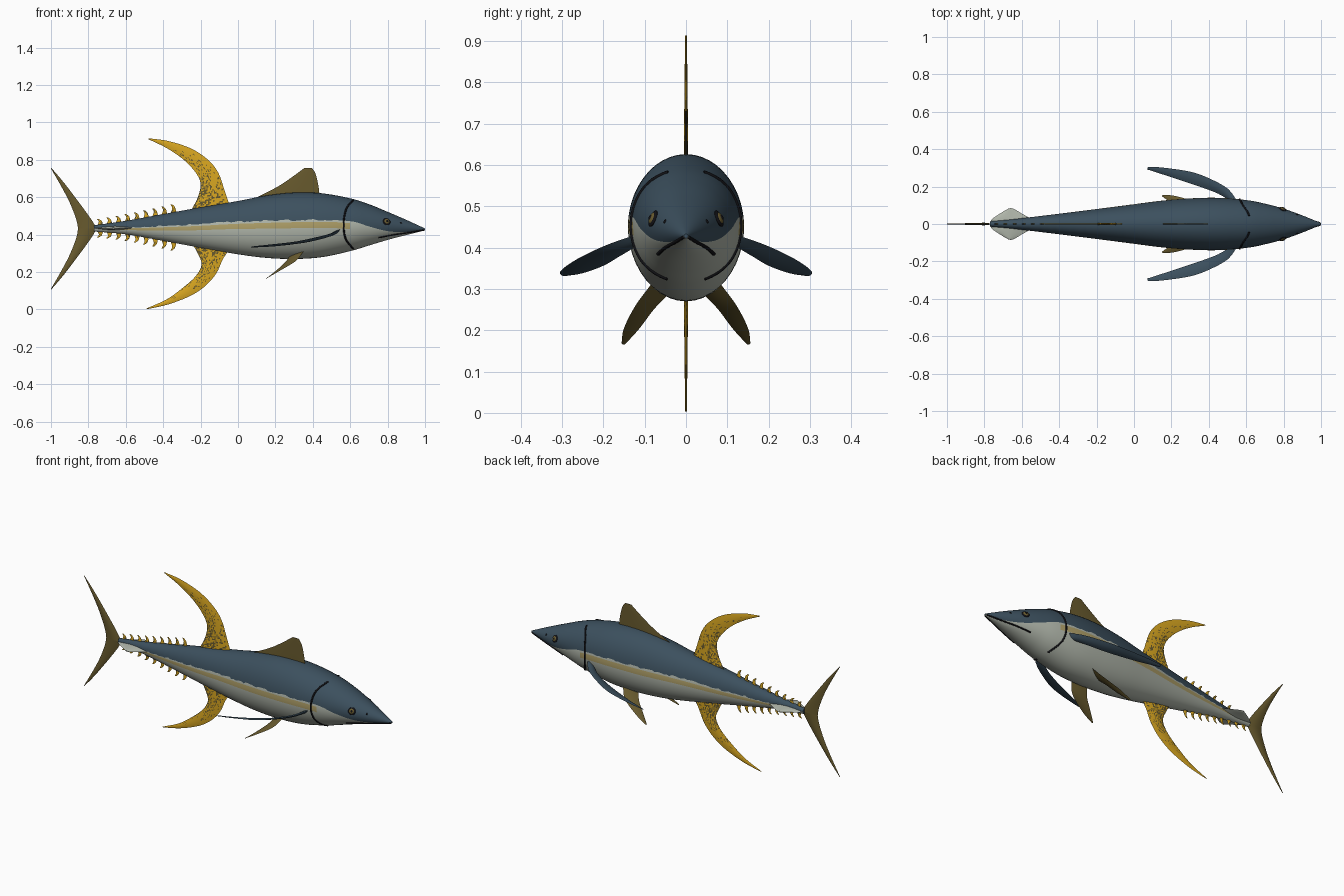
import bpy, bmesh, math, random
from mathutils import Vector

random.seed(4)
if "Cube" in bpy.data.objects:
    bpy.data.objects.remove(bpy.data.objects["Cube"])


def material(name, rgb):
    m = bpy.data.materials.new(name)
    m.use_nodes = True
    m.diffuse_color = (*rgb, 1)
    node = m.node_tree.nodes["Principled BSDF"]
    node.inputs["Base Color"].default_value = (*rgb, 1)
    node.inputs["Roughness"].default_value = 0.6
    return m


BLUE = material("slate blue", (0.045, 0.08, 0.112))
PALE = material("pale grey", (0.445, 0.479, 0.413))
STRIPE = material("dull gold", (0.43, 0.35, 0.14))
YELLOW = material("bright yellow", (0.70, 0.39, 0.015))
OLIVE = material("dark olive", (0.138, 0.102, 0.027))
BLACK = material("black", (0.006, 0.006, 0.008))


def smooth_path(pts, n):
    """Catmull-Rom path of n + 1 points through pts."""
    p = [Vector(q) for q in pts]
    p = [2 * p[0] - p[1]] + p + [2 * p[-1] - p[-2]]
    out = []
    for i in range(n + 1):
        f = i / n * (len(p) - 3)
        k = min(int(f), len(p) - 4)
        t = f - k
        a, b, c, d = p[k:k + 4]
        out.append(0.5 * (2 * b + (c - a) * t + (2 * a - 5 * b + 4 * c - d) * t ** 2
                          + (3 * b - a - 3 * c + d) * t ** 3))
    return out


def lookup(table, x):
    """Linear lookup in a table sorted by falling x."""
    for a, b in zip(table, table[1:]):
        if x >= b[0]:
            return a.lerp(b, (a[0] - x) / (a[0] - b[0]))
    return table[-1]


def finish(bm, name, mats):
    bmesh.ops.remove_doubles(bm, verts=bm.verts, dist=1e-5)
    bmesh.ops.recalc_face_normals(bm, faces=bm.faces)
    me = bpy.data.meshes.new(name)
    bm.to_mesh(me)
    bm.free()
    for m in mats:
        me.materials.append(m)
    ob = bpy.data.objects.new(name, me)
    bpy.context.collection.objects.link(ob)
    bpy.ops.object.select_all(action="DESELECT")
    ob.select_set(True)
    bpy.context.view_layer.objects.active = ob
    bpy.ops.object.shade_smooth_by_angle(angle=math.radians(50))
    return ob


# Body stations: x, top z, bottom z, half width
stations = smooth_path([
    (1, .433, .423, .005), (.9, .479, .398, .046), (.8, .522, .372, .082),
    (.7, .563, .342, .109), (.6, .594, .312, .128), (.45, .621, .280, .14),
    (.3, .625, .270, .137), (.15, .609, .276, .125), (0, .58, .295, .106),
    (-.2, .546, .33, .08), (-.4, .51, .367, .055), (-.6, .474, .402, .031),
    (-.77, .45, .417, .014)], 120)
# Lower edge of the blue back
back_edge = smooth_path([
    (1, .428), (.9, .414), (.8, .419), (.7, .444), (.6, .472), (.4, .479),
    (0, .469), (-.3, .452), (-.6, .437), (-.77, .434)], 80)


def side(x, z, s=1):
    """Point of the body surface at x, z on side s."""
    _, top, bot, w = lookup(stations, x)
    k = (z - (top + bot) / 2) / ((top - bot) / 2)
    return Vector((x, s * w * math.sqrt(max(0, 1 - k * k)), z))


def build_body():
    bm = bmesh.new()
    bands = [(10, 0), (1, 1), (2, 2), (10, 1)]
    slots = [m for n, m in bands for _ in range(n)]
    rings = []
    for st in stations:
        x, top, bot, w = st
        c, h = (top + bot) / 2, (top - bot) / 2
        edge = lookup(back_edge, x)[1]
        ragged = random.uniform(-.005, .005) if -.7 < x < .5 else 0
        hi = edge - min(.011, .1 * h)
        lo = hi - min(.012 + .02 * max(0, min(1, (x + .7) / .9)), .25 * h)
        marks = [math.asin(max(-.95, min(.95, (z - c) / h))) for z in (edge + ragged, hi, lo)]
        marks = [math.pi / 2] + marks + [-math.pi / 2]
        angles = [marks[i] + (marks[i + 1] - marks[i]) * j / n
                  for i, (n, _) in enumerate(bands) for j in range(n)] + [marks[-1]]
        half = [(w * math.cos(a), c + h * math.sin(a)) for a in angles]
        loop = half + [(-y, z) for y, z in half[-2:0:-1]]
        rings.append([bm.verts.new((x, y, z)) for y, z in loop])
    slots += slots[::-1]
    n = len(slots)
    for a, b in zip(rings, rings[1:]):
        for j in range(n):
            f = bm.faces.new((a[j], a[(j + 1) % n], b[(j + 1) % n], b[j]))
            slot = slots[j]
            f.material_index = 1 if slot == 2 and not -.7 < a[0].co.x < .61 else slot
    bm.faces.new(rings[0])
    bm.faces.new(rings[-1])
    finish(bm, "body", [BLUE, PALE, STRIPE])


def fin(name, lead, trail, thick, mats, speckle=None, n=16, m=8):
    """Lens-section blade between a leading and a trailing edge."""
    A, B = smooth_path(lead, n), smooth_path(trail, n)
    normal = (A[n // 2] - B[n // 2]).cross(A[-1] - A[0] + B[-1] - B[0]).normalized()
    bm = bmesh.new()
    rings = []
    for i in range(n + 1):
        t = thick / 2 * (1 - .7 * i / n)
        loop = [(j / m, 1) for j in range(m + 1)] + [(j / m, -1) for j in range(m - 1, 0, -1)]
        rings.append([bm.verts.new(A[i].lerp(B[i], v) + normal * d * t * math.sin(math.pi * v))
                      for v, d in loop])
    for i in range(n):
        for j in range(2 * m):
            k = (j + 1) % (2 * m)
            f = bm.faces.new((rings[i][j], rings[i][k], rings[i + 1][k], rings[i + 1][j]))
            v = (j if j < m else 2 * m - 1 - j) / m
            if speckle and random.random() < speckle(i / n, v):
                f.material_index = 1
    for r in (rings[0], rings[-1]):
        bm.faces.new(r)
    return finish(bm, name, mats)


def upright(pts):
    return [(x, 0, z) for x, z in pts]


def mirrored(pts, s):
    return [(x, s * y, z) for x, y, z in pts]


def freckles(u, v):
    return max(0, .5 * (1 - u) ** 1.3 * (.3 + v) + .12 * (v - u))


build_body()

# Tall sickle fins above and below
fin("second_dorsal_fin",
    upright([(-.04, .54), (-.07, .63), (-.105, .73), (-.16, .80), (-.25, .86), (-.37, .90), (-.475, .915)]),
    upright([(-.25, .53), (-.215, .60), (-.20, .67), (-.225, .73), (-.29, .80), (-.38, .862), (-.48, .911)]),
    .012, [YELLOW, OLIVE], freckles, 60, 20)
fin("anal_fin",
    upright([(-.04, .33), (-.08, .27), (-.115, .195), (-.17, .13), (-.25, .075), (-.37, .028), (-.485, .002)]),
    upright([(-.25, .36), (-.215, .30), (-.195, .24), (-.225, .18), (-.29, .12), (-.38, .055), (-.49, .005)]),
    .012, [YELLOW, OLIVE], freckles, 60, 20)

# Front dorsal fin
fin("first_dorsal_fin",
    upright([(.437, .60), (.43, .66), (.415, .725), (.395, .757)]),
    upright([(.05, .575), (.2, .65), (.285, .705), (.355, .757)]), .008, [OLIVE])

# Forked tail
for s, name in ((1, "upper_tail_lobe"), (-1, "lower_tail_lobe")):
    fin(name,
        upright([(x, .432 + s * z) for x, z in ((-.755, 0), (-.785, .05), (-.85, .14), (-.93, .245), (-.998, .325))]),
        upright([(x, .432 + s * z) for x, z in ((-.855, 0), (-.865, .05), (-.90, .14), (-.95, .235), (-1, .322))]),
        .014, [OLIVE])

# Rows of finlets
for i in range(9):
    x = -.345 - .049 * i
    st = lookup(stations, x)
    tall = .042 - .0017 * i
    for s, z, row in ((1, st[1], "upper"), (-1, st[2], "lower")):
        fin(f"{row}_finlet_{i + 1}",
            upright([(x + .016, z - s * .006), (x + .009, z + s * tall * .6), (x - .006, z + s * tall)]),
            upright([(x - .016, z - s * .008), (x - .007, z + s * tall * .5), (x - .016, z + s * tall)]),
            .007, [YELLOW, OLIVE], lambda u, v: .25, 6, 4)


def tube(name, pts, radius):
    cu = bpy.data.curves.new(name, "CURVE")
    cu.dimensions = "3D"
    cu.bevel_depth = radius
    cu.bevel_resolution = 2
    cu.use_fill_caps = True
    sp = cu.splines.new("POLY")
    sp.points.add(len(pts) - 1)
    for p, q in zip(sp.points, pts):
        p.co = (*q, 1)
    cu.materials.append(BLACK)
    bpy.context.collection.objects.link(bpy.data.objects.new(name, cu))


def disc(name, x, z, s, radius, depth, mat):
    """Domed button sitting on the body surface."""
    p, e = side(x, z, s), .01
    n = (side(x + e, z, s) - p).cross(side(x, z + e, s) - p).normalized()
    n *= math.copysign(1, n.y * s)
    bm = bmesh.new()
    bmesh.ops.create_uvsphere(bm, u_segments=20, v_segments=10, radius=1)
    bmesh.ops.scale(bm, verts=bm.verts, vec=(radius, radius, depth))
    bmesh.ops.transform(bm, verts=bm.verts, matrix=n.to_track_quat("Z", "Y").to_matrix().to_4x4())
    bmesh.ops.translate(bm, verts=bm.verts, vec=p)
    finish(bm, name, [mat])


# Paired parts; the model's left is +y here as seen along its length
for s, tag in ((1, "back"), (-1, "front")):
    fin(f"{tag}_pectoral_fin",
        mirrored([(.55, .125, .43), (.5, .19, .407), (.4, .245, .382), (.3, .28, .362), (.15, .302, .345), (.075, .305, .337)], s),
        mirrored([(.51, .125, .40), (.45, .162, .378), (.35, .2, .356), (.2, .25, .338), (.07, .292, .331)], s),
        .014, [BLUE])
    fin(f"{tag}_pelvic_fin",
        mirrored([(.35, .085, .31), (.31, .122, .26), (.22, .15, .205), (.155, .156, .168)], s),
        mirrored([(.28, .04, .29), (.25, .078, .25), (.2, .112, .205), (.15, .148, .165)], s),
        .01, [OLIVE])
    fin(f"{tag}_tail_keel",
        mirrored([(-.53, .02, .436), (-.59, .05, .436), (-.64, .08, .434), (-.66, .085, .434)], s),
        mirrored([(-.77, .01, .434), (-.755, .03, .434), (-.70, .066, .434), (-.67, .083, .434)], s),
        .022, [PALE])
    gill = smooth_path([(.615, .582), (.58, .54), (.565, .46), (.575, .38), (.615, .325)], 30)
    tube(f"{tag}_gill_slit", [side(x, z, s) for x, z in gill], .005)
    mouth = smooth_path([(.75, .384), (.83, .399), (.91, .411), (.995, .425)], 24)
    tube(f"{tag}_mouth_line", [side(x, z, s) for x, z in mouth], .004)
    disc(f"{tag}_eye_rim", .795, .47, s, .021, .006, BLACK)
    disc(f"{tag}_eye_iris", .795, .47, s, .016, .009, OLIVE)
    disc(f"{tag}_eye_pupil", .795, .47, s, .009, .0115, BLACK)
    disc(f"{tag}_nostril", .872, .463, s, .005, .003, BLACK)
